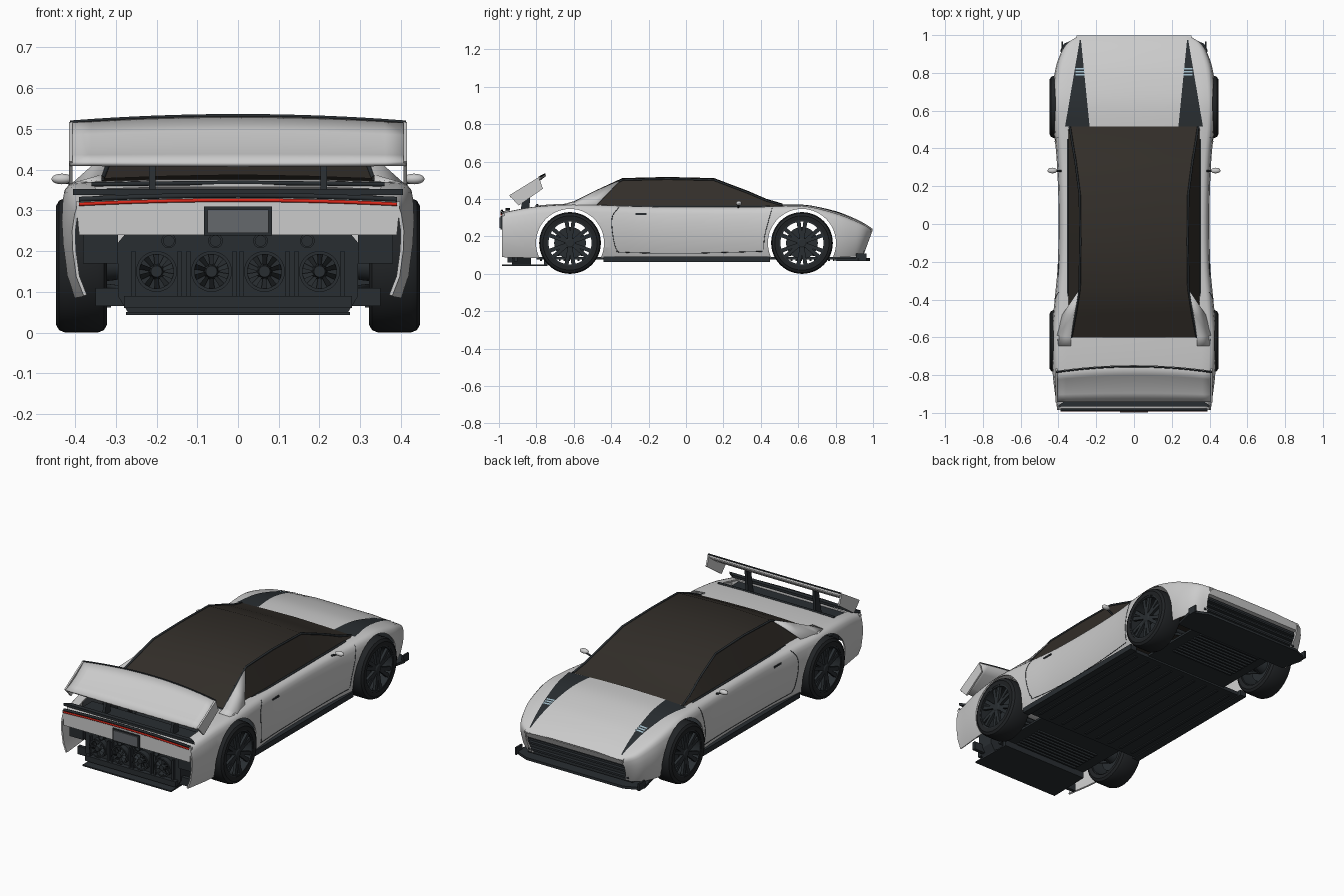
import bpy, bmesh, math
from mathutils import Vector, Matrix

if "Cube" in bpy.data.objects:
    bpy.data.objects.remove(bpy.data.objects["Cube"])

def material(name, rgb):
    m = bpy.data.materials.new(name)
    m.diffuse_color = (*rgb, 1)
    m.use_nodes = True
    m.node_tree.nodes["Principled BSDF"].inputs["Base Color"].default_value = m.diffuse_color
    return m

DARK = material("dark_trim", (0.022, 0.027, 0.031))
TYRE = material("tyre_rubber", (0.015, 0.017, 0.019))
GLASS = material("tinted_glass", (0.032, 0.027, 0.022))
RED = material("red_light", (0.7, 0.02, 0.01))
LAMP = material("lamp_lens", (0.35, 0.5, 0.58))
PLATE = material("plate_grey", (0.13, 0.14, 0.15))

def mesh(name, verts, faces, mat=None, mirror=False, thick=0):
    me = bpy.data.meshes.new(name)
    me.from_pydata([tuple(v) for v in verts], [], faces)
    bm = bmesh.new()
    bm.from_mesh(me)
    bmesh.ops.recalc_face_normals(bm, faces=bm.faces)
    bm.to_mesh(me)
    bm.free()
    ob = bpy.data.objects.new(name, me)
    bpy.context.collection.objects.link(ob)
    if mat:
        me.materials.append(mat)
    if thick:
        s = ob.modifiers.new("thickness", 'SOLIDIFY')
        s.thickness, s.offset = thick, -1
    if mirror:
        ob.modifiers.new("mirror", 'MIRROR')
    return ob

def prism(name, outline, lo, hi, axis, mat=None, mirror=False):
    """Extrude a 2D outline along an axis (outline holds the other two coordinates in order)."""
    n = len(outline)
    vs = []
    for d in (lo, hi):
        for p in outline:
            v = list(p)
            v.insert('xyz'.index(axis), d)
            vs.append(v)
    fs = [list(range(n)), list(range(n, 2 * n))]
    fs += [[i, (i + 1) % n, n + (i + 1) % n, n + i] for i in range(n)]
    return mesh(name, vs, fs, mat, mirror)

def box(name, x0, x1, y0, y1, z0, z1, mat=None, mirror=False):
    return prism(name, [(x0, y0), (x1, y0), (x1, y1), (x0, y1)], z0, z1, 'z', mat, mirror)

def grid(name, rows, mat=None, mirror=False, thick=0, skip=lambda i, j: False, closed=False):
    n = len(rows[0])
    fs = [[i * n + j, i * n + (j + 1) % n, (i + 1) * n + (j + 1) % n, (i + 1) * n + j]
          for i in range(len(rows) - 1) for j in range(n if closed else n - 1) if not skip(i, j)]
    return mesh(name, [v for r in rows for v in r], fs, mat, mirror, thick)

def lathe(name, prof, centre, axis='x', mat=None, mirror=False, n=40):
    """Revolve a closed profile of (distance along axis, radius)."""
    rows = []
    for i in range(n + 1):
        a = math.tau * (i % n) / n
        c, s = math.cos(a), math.sin(a)
        rows.append([Vector(centre) + Vector((d, r * c, r * s) if axis == 'x' else (r * c, d, r * s))
                     for d, r in prof])
    ob = grid(name, rows, mat, mirror, closed=True)
    bm = bmesh.new()
    bm.from_mesh(ob.data)
    bmesh.ops.remove_doubles(bm, verts=bm.verts, dist=1e-5)
    bmesh.ops.recalc_face_normals(bm, faces=bm.faces)
    bm.to_mesh(ob.data)
    bm.free()
    return ob

def tube(name, pts, r, mat, mirror=False):
    cu = bpy.data.curves.new(name, 'CURVE')
    cu.dimensions, cu.bevel_depth, cu.bevel_resolution = '3D', r, 1
    sp = cu.splines.new('POLY')
    sp.points.add(len(pts) - 1)
    for p, v in zip(sp.points, pts):
        p.co = (*v, 1)
    cu.materials.append(mat)
    ob = bpy.data.objects.new(name, cu)
    bpy.context.collection.objects.link(ob)
    if mirror:
        ob.modifiers.new("mirror", 'MIRROR')

def spline(pts, sub):
    P = [Vector(p) for p in pts]
    P = [2 * P[0] - P[1]] + P + [2 * P[-1] - P[-2]]
    out = []
    for i in range(1, len(P) - 2):
        a, b, c, d = P[i - 1:i + 3]
        for k in range(sub):
            t = k / sub
            out.append((2 * b + (c - a) * t + (2 * a - 5 * b + 4 * c - d) * t * t
                        + (3 * b - a - 3 * c + d) * t ** 3) / 2)
    return out + [P[-2]]

# Body shell: stations of y, half width, shoulder z, centre z, bottom z
stations = spline([(-.985, .407, .325, .332, .09), (-.95, .411, .334, .34, .088), (-.8, .43, .36, .365, .085),
    (-.6, .438, .371, .376, .085), (-.4, .42, .366, .37, .085), (-.2, .403, .36, .36, .085),
    (.1, .40, .358, .358, .085), (.35, .41, .358, .36, .085), (.5, .425, .362, .37, .085),
    (.65, .432, .36, .367, .085), (.8, .42, .324, .335, .088), (.9, .392, .286, .297, .092),
    (.96, .36, .257, .266, .097), (.998, .305, .233, .24, .1)], 5)
fx = [.93, .975, .997, 1, .985, .97, .945, .91, .82, .45, 0]
ft = [0, .2, .48, .68, .86, .93, .975, .995, 1, 1, 1]
rows = []
for y, w, s, c, b in stations:
    k = .05 * max(0, (y - .8) / .2) ** 2
    half = []
    for i, (f, t) in enumerate(zip(fx, ft)):
        half.append((w * f, y - k * (1 - t), c if i > 8 else b + (s - b) * t))
    rows.append(half + [(-x, yy, z) for x, yy, z in half[-2::-1]])

def opening(i, j):
    ym = (stations[i][0] + stations[i + 1][0]) / 2
    return 8 <= j <= 11 and (-.6 < ym < .5 or -.95 < ym < -.8)

body = grid("body_shell", rows, thick=.008, skip=opening)
for sx in (1, -1):
    for wy in (-.62, .62):
        bpy.ops.mesh.primitive_cylinder_add(vertices=64, radius=.182, depth=.3,
            location=(sx * .42, wy, .165), rotation=(0, math.pi / 2, 0))
        cut = bpy.context.object
        cut.name, cut.hide_render = "arch_cutter", True
        m = body.modifiers.new("arch", 'BOOLEAN')
        m.object, m.operation, m.solver = cut, 'DIFFERENCE', 'EXACT'
bpy.context.view_layer.update()
done = bpy.data.meshes.new_from_object(body.evaluated_get(bpy.context.evaluated_depsgraph_get()))
body.modifiers.clear()
body.data = done
for o in [o for o in bpy.data.objects if o.name.startswith("arch_cutter")]:
    bpy.data.objects.remove(o)
bpy.context.view_layer.update()

def drop(x, y, lift=.003):
    hit, p, *_ = body.ray_cast((x, y, 1), (0, 0, -1))
    return (x, y, (p.z if hit else .3) + lift)

def side(y, z):
    hit, p, *_ = body.ray_cast((1, y, z), (-1, 0, 0))
    return (p.x if hit else .4, y, z)

# Headlight wedges, lamps and door seams lying on the shell
wedge = []
for i in range(15):
    t = i / 14
    y = .515 + .46 * t
    a, b = .235 + .046 * t, .365 - .078 * t
    wedge.append([drop(a + (b - a) * k / 4, y) for k in range(5)])
grid("headlight_wedge", wedge, DARK, True)
for i in range(3):
    y = .785 + .016 * i
    grid("headlight_lamp", [[drop(x, yy, .006) for x in (.262, .285, .31)] for yy in (y, y + .009)], LAMP, True)
tube("door_seam_front", [side(y, z) for y, z in spline([(.46, .352), (.44, .28), (.42, .2), (.415, .13)], 5)], .0018, DARK, True)
tube("door_seam_rear", [side(y, z) for y, z in spline([(-.36, .355), (-.395, .3), (-.39, .2), (-.37, .13), (-.33, .115), (.0, .11), (.41, .12)], 5)], .0018, DARK, True)
hx = side(-.24, .32)[0]
box("door_handle", hx - .004, hx + .004, -.27, -.21, .315, .324, DARK, True)

# Cabin glass and pillars
cab = [(.515, .34, .367), (.43, .327, .392), (.33, .31, .435), (.15, .287, .503), (-.1, .285, .509), (-.34, .288, .503), (-.47, .308, .443), (-.602, .333, .378)]
grows = []
for y, x, z in cab:
    h = [(.35, y, .357), (x, y, z), (x * .5, y, z + .006), (0, y, z + .009)]
    grows.append(h + [(-a, b, c) for a, b, c in h[-2::-1]])
grid("cabin_glass", grows, GLASS)
tube("roof_pillar", [(x, y, z) for y, x, z in cab], .006, DARK, True)
tube("window_sill", [(.35, y, .36) for y in (.45, .2, -.1, -.35, -.5)], .006, DARK, True)
mesh("rear_buttress", [(.292, -.35, .502), (.318, -.48, .446), (.335, -.6, .388), (.335, -.645, .375),
     (.40, -.645, .369), (.408, -.59, .366), (.38, -.48, .37)],
     [(0, 1, 6), (1, 2, 5, 6), (2, 3, 4, 5)], None, True, .006)

# Door mirrors
bpy.ops.mesh.primitive_uv_sphere_add(segments=16, ring_count=10, location=(.432, .283, .377))
mir = bpy.context.object
mir.name, mir.scale = "door_mirror", (.026, .015, .013)
bpy.ops.object.transform_apply(location=True, rotation=True, scale=True)
mir.modifiers.new("mirror", 'MIRROR')
tube("mirror_stalk", [(.385, .28, .355), (.425, .283, .372)], .005, DARK, True)

# Wheels with open spokes, discs and axles
tyre_prof = [(-.06, .123), (-.063, .145), (-.055, .159), (-.04, .165), (.04, .165), (.055, .159), (.063, .145), (.06, .123)]
for wy, nm in ((-.62, "rear"), (.62, "front")):
    c = Vector((.384, wy, .165))
    lathe(nm + "_tyre", tyre_prof, c, 'x', TYRE, True, 48)
    lathe(nm + "_rim", [(-.055, .124), (.058, .124), (.058, .115), (-.055, .118)], c, 'x', DARK, True, 48)
    lathe(nm + "_hub", [(.02, 0), (.02, .03), (.05, .028), (.056, .018), (.056, 0)], c, 'x', DARK, True, 20)
    lathe(nm + "_brake_disc", [(-.015, 0), (-.015, .085), (-.004, .085), (-.004, 0)], c, 'x', DARK, True, 32)
    lathe(nm + "_upright", [(-.09, 0), (-.09, .035), (-.015, .045), (-.015, 0)], c, 'x', DARK, True, 16)
    tube(nm + "_axle", [(-.32, wy, .165), (.32, wy, .165)], .012, DARK)
    tube(nm + "_wishbone", [(.22, wy - .08, .1), (.34, wy, .115), (.22, wy + .08, .1)], .008, DARK, True)
    vs, fs = [], []
    for k in range(12):
        a = math.tau * (k // 2) / 6 + (.16 if k % 2 else -.16)
        rot = Matrix.Rotation(a, 3, 'X')
        for r, hw in ((.02, .008), (.119, .011)):
            for dx, dy in ((.036, -hw), (.052, -hw), (.052, hw), (.036, hw)):
                vs.append(c + rot @ Vector((dx, dy, r)))
        o = 8 * k
        fs += [[o + q for q in f] for f in ((0, 1, 2, 3), (4, 5, 6, 7), (0, 1, 5, 4), (1, 2, 6, 5), (2, 3, 7, 6), (3, 0, 4, 7))]
    mesh(nm + "_spokes", vs, fs, DARK, True)

# Nose: lip, recessed grille, slats and splitter
prism("nose_lip", [(.955, .2), (.982, .2), (.997, .234), (.96, .25)], -.305, .305, 'x')
box("grille_panel", -.325, .325, .915, .935, .09, .22, DARK)
for z in (.115, .15, .18):
    box("grille_slat", -.31, .31, .93, .955, z, z + .01, DARK)
prism("front_splitter", [(-.36, .8), (-.39, .92), (-.37, .955), (-.3, .985), (.3, .985), (.37, .955), (.39, .92), (.36, .8)], .07, .084, 'z', DARK)
box("splitter_winglet", .375, .385, .91, .965, .07, .11, DARK, True)

# Floor, skirts and louvred trays
box("floor_pan", -.37, .37, -.43, .43, .068, .088, DARK)
box("side_skirt", .36, .4, -.44, .45, .062, .092, DARK, True)
box("front_tray", -.26, .26, .43, .92, .078, .09, DARK)
box("rear_tray", -.27, .27, -.8, -.43, .078, .09, DARK)
for i in range(9):
    box("floor_rib", -.32 + .08 * i - .008, -.32 + .08 * i + .008, -.4, .4, .062, .07, DARK)
for i in range(10):
    for y0, nm in ((.56, "front_louvre"), (-.78, "rear_louvre")):
        box(nm, -.2, .2, y0 + .025 * i, y0 + .025 * i + .01, .068, .08, DARK)
prism("diffuser_plate", [(-.275, -.985), (.275, -.985), (.27, -.74), (-.27, -.74)], .043, .05, 'z', DARK)
box("diffuser_riser", -.27, .27, -.76, -.74, .045, .085, DARK)

# Tail: fascia, light strip, plate, engine bay face with fans and pipes
prism("tail_fascia", [(-.39, .24), (.39, .24), (.398, .322), (0, .332), (-.398, .322)], -.985, -.97, 'y')
arc = [(-.39 + .065 * i, .329 - .01 * ((-.39 + .065 * i) / .39) ** 2) for i in range(13)]
tube("tail_light", [(x, -.987, z - .004) for x, z in arc], .005, RED)
tube("tail_light_trim", [(x, -.984, z + .008) for x, z in arc], .007, DARK)
box("number_plate", -.075, .075, -.998, -.985, .245, .302, PLATE)
box("plate_frame", -.083, .083, -.992, -.984, .238, .309, DARK)
prism("engine_face", [(-.27, .05), (.27, .05), (.295, .09), (.295, .22), (.27, .25), (-.27, .25), (-.295, .22), (-.295, .09)], -.93, -.83, 'y', DARK)
box("tail_side_panel", .295, .38, -.95, -.93, .17, .24, DARK, True)
box("tail_side_bracket", .27, .35, -.92, -.9, .065, .11, DARK, True)
box("tail_lower_bar", -.28, .28, -.955, -.93, .06, .09, DARK)
for x in (.065, .2):
    c = Vector((x, -.945, .15))
    lathe("fan_ring", [(-.015, .05), (-.015, .042), (.015, .042), (.015, .05)], c, 'y', DARK, True, 28)
    lathe("fan_hub", [(-.018, 0), (-.018, .014), (.015, .02), (.015, 0)], c, 'y', DARK, True, 16)
    for k in range(10):
        d = Matrix.Rotation(math.tau * k / 10, 3, 'Y')
        mesh("fan_blade", [c + d @ Vector(v) for v in ((-.004, -.01, .015), (.004, .005, .015), (.008, .005, .044), (-.006, -.01, .044))], [(0, 1, 2, 3)], DARK, True)
    lathe("tail_pipe", [(-.025, .018), (-.025, .013), (.015, .013), (.015, .018)], (x * .85, -.945, .225), 'y', DARK, True, 20)
    for dx in (-.056, .056):
        box("fan_post", x + dx - .005, x + dx + .005, -.945, -.93, .09, .2, DARK, True)
box("deck_recess", -.35, .35, -.965, -.79, .3, .312, DARK)
tube("deck_edge", [(-.36, -.8, .364), (0, -.795, .368), (.36, -.8, .364)], .006, DARK)
prism("tail_ledge", [(-.405, -.965), (.405, -.965), (.37, -.94), (-.37, -.94)], .338, .352, 'z', DARK)

# Rear wing with end plates and struts
wing = []
for i in range(17):
    x = .412 * (i / 8 - 1)
    u = (x / .412) ** 2
    lead, trail = Vector((x, -.755 - .03 * u, .533 - .016 * u)), Vector((x, -.943, .418 + .002 * u))
    wing.append([lead.lerp(trail, t) - Vector((0, 0, .012 * math.sin(math.pi * t))) for t in (0, .25, .5, .75, 1)])
grid("rear_wing", wing, None, False, .012)
prism("wing_end_plate", [(-.945, .42), (-.787, .517), (-.765, .455), (-.895, .365)], .406, .415, 'x', None, True)
tube("wing_edge_trim", [r[0] for r in wing], .004, DARK)
prism("wing_strut", [(-.89, .31), (-.84, .31), (-.83, .46), (-.865, .445)], .202, .218, 'x', DARK, True)

# Smooth shading with sharp edges kept
bpy.ops.object.select_all(action='DESELECT')
for o in bpy.context.scene.objects:
    if o.type == 'MESH':
        o.select_set(True)
        bpy.context.view_layer.objects.active = o
bpy.ops.object.shade_smooth_by_angle()
